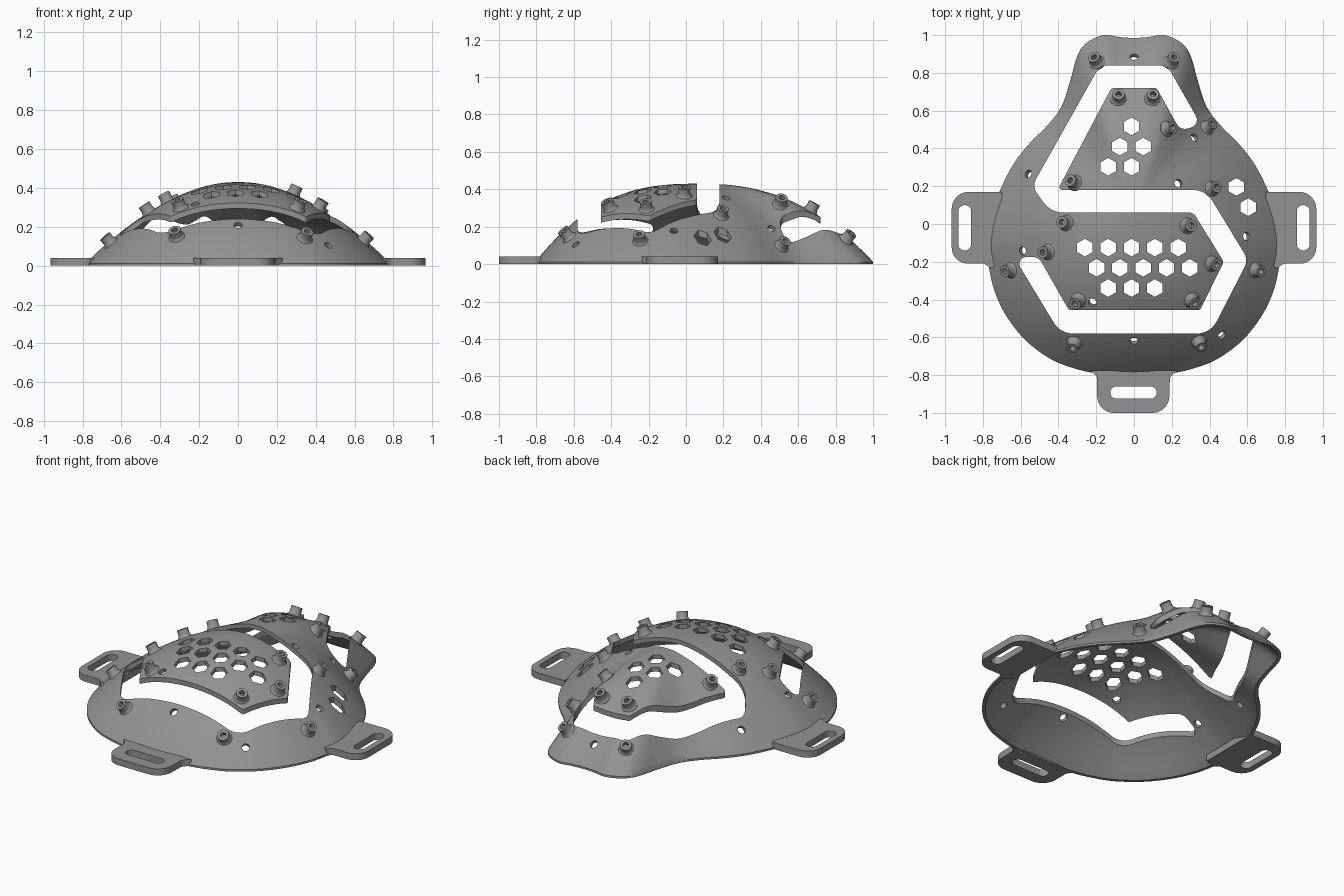
import bpy, bmesh, math
from mathutils import Vector
from mathutils.bvhtree import BVHTree

if "Cube" in bpy.data.objects:
    bpy.data.objects.remove(bpy.data.objects["Cube"])

grey = bpy.data.materials.new("mid_grey")
grey.diffuse_color = (0.29, 0.29, 0.29, 1)
grey.use_nodes = True
grey.node_tree.nodes["Principled BSDF"].inputs["Base Color"].default_value = grey.diffuse_color


def make(name, bm):
    bmesh.ops.recalc_face_normals(bm, faces=bm.faces)
    me = bpy.data.meshes.new(name)
    bm.to_mesh(me)
    ob = bpy.data.objects.new(name, me)
    bpy.context.collection.objects.link(ob)
    me.materials.append(grey)
    return ob


def activate(ob):
    bpy.ops.object.select_all(action='DESELECT')
    ob.select_set(True)
    bpy.context.view_layer.objects.active = ob


def cut(ob, cutter):
    cutter.hide_render = True
    m = ob.modifiers.new("cut", 'BOOLEAN')
    m.operation, m.solver, m.object = 'DIFFERENCE', 'EXACT', cutter
    activate(ob)
    bpy.ops.object.modifier_apply(modifier=m.name)
    bpy.data.objects.remove(cutter)


def smooth(ob):
    activate(ob)
    bpy.ops.object.shade_smooth_by_angle(angle=math.radians(35))


def rounded(corners, steps=6):
    """Polygon with corners (x, y, radius) rounded off."""
    out, n = [], len(corners)
    for i, (x, y, r) in enumerate(corners):
        c = Vector((x, y))
        a = (Vector(corners[i - 1][:2]) - c)
        b = (Vector(corners[(i + 1) % n][:2]) - c)
        half = a.angle(b) / 2
        if r <= 0:
            out.append(c)
            continue
        d = min(r / math.tan(half), a.length * 0.49, b.length * 0.49)
        r = d * math.tan(half)
        a.normalize()
        b.normalize()
        mid = c + (a + b).normalized() * (r / math.sin(half))
        p, q = c + a * d - mid, c + b * d - mid
        sweep = p.angle_signed(q)
        for k in range(steps + 1):
            t = -sweep * k / steps
            out.append(mid + Vector((p.x * math.cos(t) - p.y * math.sin(t),
                                     p.x * math.sin(t) + p.y * math.cos(t))))
    return out


def prism(bm, pts, z0, z1):
    lo = [bm.verts.new((p[0], p[1], z0)) for p in pts]
    hi = [bm.verts.new((p[0], p[1], z1)) for p in pts]
    bm.faces.new(lo[::-1])
    bm.faces.new(hi)
    n = len(pts)
    for i in range(n):
        j = (i + 1) % n
        bm.faces.new((lo[i], lo[j], hi[j], hi[i]))


# Plan outline of the shell: half is listed, then mirrored and smoothed
half = [(0, .985), (.08, .99), (.16, 1.0), (.25, .96), (.3, .89), (.34, .75), (.385, .62),
        (.46, .52), (.55, .43), (.63, .33), (.69, .22), (.74, .1), (.77, 0), (.785, -.12),
        (.77, -.22), (.74, -.35), (.68, -.48), (.58, -.61), (.45, -.71), (.33, -.76),
        (.2, -.79), (0, -.805)]
ctrl = [Vector(p) for p in half + [(-x, y) for x, y in half[-2:0:-1]]]
outline = []
for i in range(len(ctrl)):
    a, b, c, d = (ctrl[(i + k) % len(ctrl)] for k in (-1, 0, 1, 2))
    for k in range(5):
        t = k / 5
        outline.append(0.5 * (2 * b + (c - a) * t + (2 * a - 5 * b + 4 * c - d) * t * t
                              + (3 * b - a - 3 * c + d) * t ** 3))

# Domed shell: rings scaled from the outline, thickened inwards
centre, rings, thick = Vector((0, .065)), 34, 0.025
bm = bmesh.new()
grid = []
for k in range(1, rings + 1):
    u = k / rings
    row = []
    for p in outline:
        d = p - centre
        s2 = (d.y / d.length) ** 2
        power = 1.8 + (0.85 if d.y < 0 else 0.6) * s2
        q = centre + d * u
        row.append(bm.verts.new((q.x, q.y, 0.012 + 0.418 * (1 - u ** power))))
    grid.append(row)
top = bm.verts.new((centre.x, centre.y, 0.43))
n = len(outline)
for i in range(n):
    j = (i + 1) % n
    bm.faces.new((top, grid[0][j], grid[0][i]))
    for k in range(rings - 1):
        bm.faces.new((grid[k][i], grid[k][j], grid[k + 1][j], grid[k + 1][i]))
bmesh.ops.recalc_face_normals(bm, faces=bm.faces)
bm.normal_update()
if top.normal.z < 0:
    bmesh.ops.reverse_faces(bm, faces=bm.faces)
    bm.normal_update()
surface = BVHTree.FromBMesh(bm)
inner = {}
for v in list(bm.verts):
    co = v.co - v.normal * thick
    inner[v] = bm.verts.new((co.x, co.y, max(co.z, 0)))
for f in list(bm.faces):
    bm.faces.new([inner[v] for v in reversed(f.verts)])
rim = grid[-1]
foot = [bm.verts.new((v.co.x, v.co.y, 0)) for v in rim]
for i in range(n):
    j = (i + 1) % n
    bm.faces.new((rim[i], rim[j], foot[j], foot[i]))
    bm.faces.new((foot[i], foot[j], inner[rim[j]], inner[rim[i]]))
shell = make("domed_shell", bm)


def on_surface(x, y):
    loc, nor, _, _ = surface.ray_cast(Vector((x, y, 2)), Vector((0, 0, -1)))
    return loc, nor, nor.to_track_quat('Z', 'Y').to_matrix().to_4x4()


# Winding slot that frees the two plates
slot = [(-.18, .84, .08), (.175, .84, .08), (.355, .525, .05), (.245, .495, .05),
        (.12, .72, .02), (-.12, .72, .02), (-.405, .18, .015), (.38, .18, .12),
        (.605, -.19, .08), (.405, -.58, .12), (-.39, -.58, .12), (-.635, -.175, .05),
        (-.505, -.175, .05), (-.345, -.455, .015), (.35, -.455, .02), (.475, -.2, .02),
        (.315, .06, .04), (-.44, .06, .13), (-.54, .2, .07)]
bm = bmesh.new()
prism(bm, rounded(slot), -1, 1)

# Hexagonal vents on one shared lattice (column, row)
cells = [(i, 0) for i in (-4, -2, 0, 2, 4)] + [(i, -1) for i in (-3, -1, 1, 3, 5)]
cells += [(i, -2) for i in (-2, 0, 2)]
cells += [(0, 6), (-1, 5), (1, 5), (-2, 4), (0, 4), (9, 3), (10, 2)]
for i, j in cells:
    cx, cy = -.013 + .0617 * i, -.125 + .107 * j
    prism(bm, [(cx + .047 * math.sin(math.pi / 3 * k), cy + .047 * math.cos(math.pi / 3 * k))
               for k in range(6)], -1, 1)
cut(shell, make("slot_and_vent_cutter", bm))

# Small round holes square to the surface
bm = bmesh.new()
for x, y in [(0, .885), (.32, .457), (.235, .215), (-.56, .265), (-.59, -.142),
             (.595, -.065), (-.22, -.415), (0, -.62), (.465, -.59)]:
    loc, nor, rot = on_surface(x, y)
    rot.translation = loc
    bmesh.ops.create_cone(bm, cap_ends=True, segments=20, radius1=.022, radius2=.022,
                          depth=.12, matrix=rot)
cut(shell, make("pin_hole_cutter", bm))
smooth(shell)

# Strap tabs with rounded slots
side = [(.70, .17, 0), (.965, .17, .09), (.965, -.21, .09), (.79, -.21, .03), (.76, -.235, 0),
        (.70, -.21, 0)]
side_slot = [(.862, .10, .034), (.93, .10, .034), (.93, -.14, .034), (.862, -.14, .034)]
front = [(-.23, -.775, 0), (.23, -.775, 0), (.19, -.81, .04), (.185, -1, .09),
         (-.195, -1, .09), (-.195, -.81, .04)]
front_slot = [(-.125, -.86, .032), (.12, -.86, .032), (.12, -.925, .032), (-.125, -.925, .032)]
mirrored = [[(-x, y, r) for x, y, r in s] for s in (side, side_slot)]
for name, body, hole in [("right_strap_tab", side, side_slot),
                         ("left_strap_tab", *mirrored),
                         ("front_strap_tab", front, front_slot)]:
    bm = bmesh.new()
    prism(bm, rounded(body, 10), 0, .04)
    tab = make(name, bm)
    bm = bmesh.new()
    prism(bm, rounded(hole, 8), -.1, .2)
    cut(tab, make("strap_slot_cutter", bm))
    smooth(tab)

# Hollow screw bosses with a flared foot, square to the surface
profile = [(0, -.012), (.044, -.012), (.044, -.002), (.037, .004), (.032, .016), (.032, .048),
           (.016, .048), (.016, .012), (0, .012)]
bosses = [(-.21, .88), (.21, .88), (-.08, .685), (.10, .685), (.205, .51), (.41, .53),
          (-.335, .23), (.435, .197), (-.38, .01), (.30, -.008), (-.48, -.15), (-.68, -.25),
          (.435, -.215), (.67, -.25), (-.31, -.42), (.32, -.42), (-.325, -.655), (.355, -.65)]
bm = bmesh.new()
for x, y in bosses:
    _, nor, _ = on_surface(x, y)
    loc, nor, rot = on_surface(x - nor.x * .04, y - nor.y * .04)
    rot.translation = loc
    verts = [bm.verts.new(rot @ Vector((r, 0, z))) for r, z in profile]
    edges = [bm.edges.new(pair) for pair in zip(verts, verts[1:])]
    bmesh.ops.spin(bm, geom=verts + edges, cent=loc, axis=nor, angle=math.tau, steps=24)
bmesh.ops.remove_doubles(bm, verts=bm.verts, dist=1e-4)
smooth(make("screw_bosses", bm))
